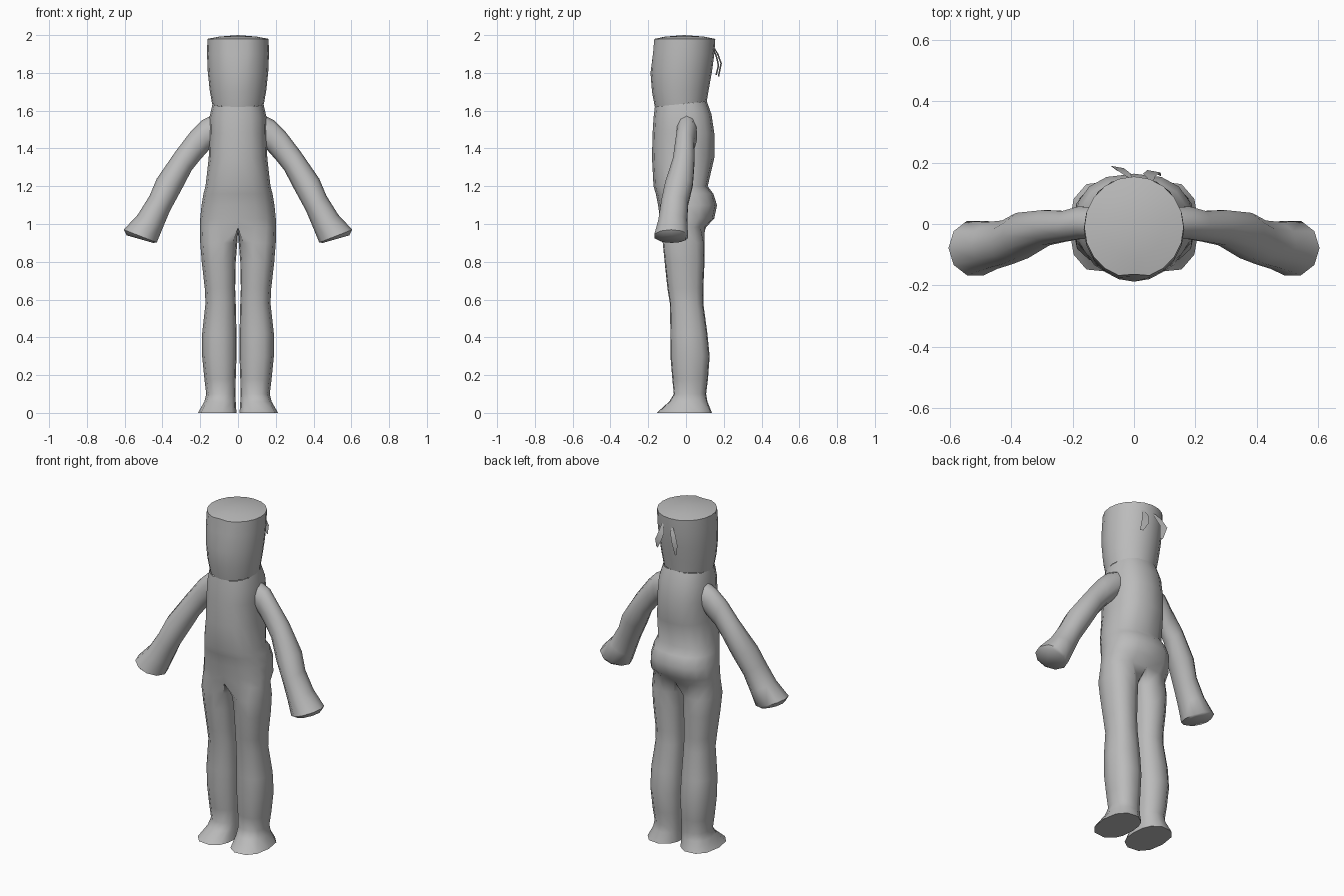
import bpy, bmesh, math
from mathutils import Vector

if "Cube" in bpy.data.objects:
    bpy.data.objects.remove(bpy.data.objects["Cube"])

grey = bpy.data.materials.new("plain grey")
grey.diffuse_color = (0.5, 0.5, 0.5, 1)
grey.use_nodes = True
grey.node_tree.nodes["Principled BSDF"].inputs["Base Color"].default_value = grey.diffuse_color


def finish(name, bm, mirror=False, angle=50):
    bmesh.ops.recalc_face_normals(bm, faces=bm.faces[:])
    me = bpy.data.meshes.new(name)
    bm.to_mesh(me)
    bm.free()
    ob = bpy.data.objects.new(name, me)
    bpy.context.collection.objects.link(ob)
    me.materials.append(grey)
    if mirror:
        mod = ob.modifiers.new("mirror", 'MIRROR')
        mod.merge_threshold = 0.0005
    bpy.ops.object.select_all(action='DESELECT')
    ob.select_set(True)
    bpy.context.view_layer.objects.active = ob
    bpy.ops.object.shade_smooth_by_angle(angle=math.radians(angle))
    return ob


def power(v, p):
    return math.copysign(abs(v) ** p, v) if abs(v) > 1e-6 else 0.0


def bridge(bm, a, b, closed=True):
    n = len(a)
    for i in range(n if closed else n - 1):
        j = (i + 1) % n
        bm.faces.new((a[i], a[j], b[j], b[i]))


# body: half torso and one leg, mirrored
bm = bmesh.new()
# z at front, z at back, half width, y front, y back
torso = [(1.62, 1.65, .135, -.165, .11), (1.56, 1.58, .15, -.172, .135),
         (1.48, 1.48, .152, -.177, .15), (1.35, 1.35, .155, -.18, .15),
         (1.20, 1.20, .172, -.172, .115), (1.16, 1.16, .183, -.16, .145),
         (1.10, 1.10, .193, -.148, .164), (1.03, 1.03, .2, -.138, .15),
         (.98, .985, .2, -.13, .108)]
prev = None
for zf, zb, w, f, b in torso:
    ring = []
    for i in range(9):
        t = -math.pi / 2 + math.pi * i / 8
        s = math.sin(t)
        x = w * power(math.cos(t), .8)
        ring.append(bm.verts.new((x, (f + b) / 2 + (b - f) / 2 * power(s, .9),
                                  zf + (zb - zf) * (s + 1) / 2)))
    if prev:
        bridge(bm, prev, ring, False)
    prev = ring
# crotch seam closes the ring for the leg
prev += [bm.verts.new((0, y, .96)) for y in (.055, -.01, -.075)]

# z, inner x, outer x, y front, y back
leg = [(.90, .004, .2, -.125, .1), (.80, .012, .192, -.115, .1),
       (.66, .015, .176, -.1, .093), (.58, .012, .172, -.087, .093),
       (.42, .008, .19, -.084, .115), (.30, .008, .19, -.084, .127),
       (.18, .012, .178, -.074, .118), (.10, .012, .168, -.066, .108),
       (.06, .012, .178, -.09, .115), (0, .008, .212, -.158, .14)]
angles = [-135 + 270 * i / 8 for i in range(9)] + [157.5, 180, 202.5]
for z, x0, x1, f, b in leg:
    ring = []
    for a in angles:
        t = math.radians(a)
        ring.append(bm.verts.new(((x0 + x1) / 2 + (x1 - x0) / 2 * power(math.cos(t), .85),
                                  (f + b) / 2 + (b - f) / 2 * power(math.sin(t), .85), z)))
    bridge(bm, prev, ring)
    prev = ring
bm.faces.new(prev)  # sole
finish("body", bm, mirror=True)

# head: slightly flared drum with a shallow dome and a forehead crease
bm = bmesh.new()
head = [(1.62, 1.65, .137, -.165, .11), (1.70, 1.72, .15, -.18, .122),
        (1.80, 1.81, .16, -.188, .138), (1.90, 1.90, .164, -.183, .15),
        (1.98, 1.98, .162, -.176, .155), (1.992, 1.992, .1, -.11, .095)]
prev = None
for k, (zf, zb, w, f, b) in enumerate(head):
    ring = []
    for i in range(20):
        t = -math.pi / 2 + 2 * math.pi * i / 20
        s = math.sin(t)
        y = (f + b) / 2 + (b - f) / 2 * s
        if i == 0 and k in (3, 4):
            y += .012
        ring.append(bm.verts.new((w * math.cos(t), y, zf + (zb - zf) * (s + 1) / 2)))
    if prev:
        bridge(bm, prev, ring)
    prev = ring
top = bm.verts.new((0, -.01, 2.0))
for i in range(20):
    bm.faces.new((prev[i], prev[(i + 1) % 20], top))
finish("head", bm)

# arms: upper point x,z / lower point x,z / y front, y back
bm = bmesh.new()
arm = [(.12, 1.585, .12, 1.43, -.05, .055), (.19, 1.55, .165, 1.38, -.052, .06),
       (.25, 1.49, .205, 1.335, -.06, .045), (.33, 1.385, .245, 1.285, -.072, .048),
       (.43, 1.24, .30, 1.18, -.115, .04), (.468, 1.15, .36, 1.07, -.135, .015),
       (.53, 1.05, .40, .975, -.15, .01), (.605, .97, .43, .902, -.172, .015),
       (.59, .94, .45, .9, -.15, 0)]
prev = None
for ux, uz, lx, lz, f, b in arm:
    u, l = Vector((ux, 0, uz)), Vector((lx, 0, lz))
    ring = []
    for i in range(10):
        t = 2 * math.pi * i / 10
        p = (u + l) / 2 + (u - l) / 2 * math.cos(t)
        p.y = (f + b) / 2 + (b - f) / 2 * math.sin(t)
        ring.append(bm.verts.new(p))
    if prev:
        bridge(bm, prev, ring)
    prev = ring
bm.faces.new(prev)
finish("arms", bm, mirror=True)

# loose curled strands on the back of the head
for name, path in (("left_strand", [(-.015, .15, 1.93), (-.03, .168, 1.9),
                                    (-.055, .186, 1.85), (-.05, .172, 1.78)]),
                   ("right_strand", [(.055, .143, 1.93), (.05, .16, 1.89),
                                     (.065, .172, 1.84), (.08, .16, 1.79)])):
    bm = bmesh.new()
    prev = None
    for (x, y, z), h in zip(path, (.008, .02, .022, .008)):
        row = [bm.verts.new((x - h, y + .004, z)), bm.verts.new((x + h, y - .004, z))]
        if prev:
            bridge(bm, prev, row, False)
        prev = row
    finish(name, bm)
